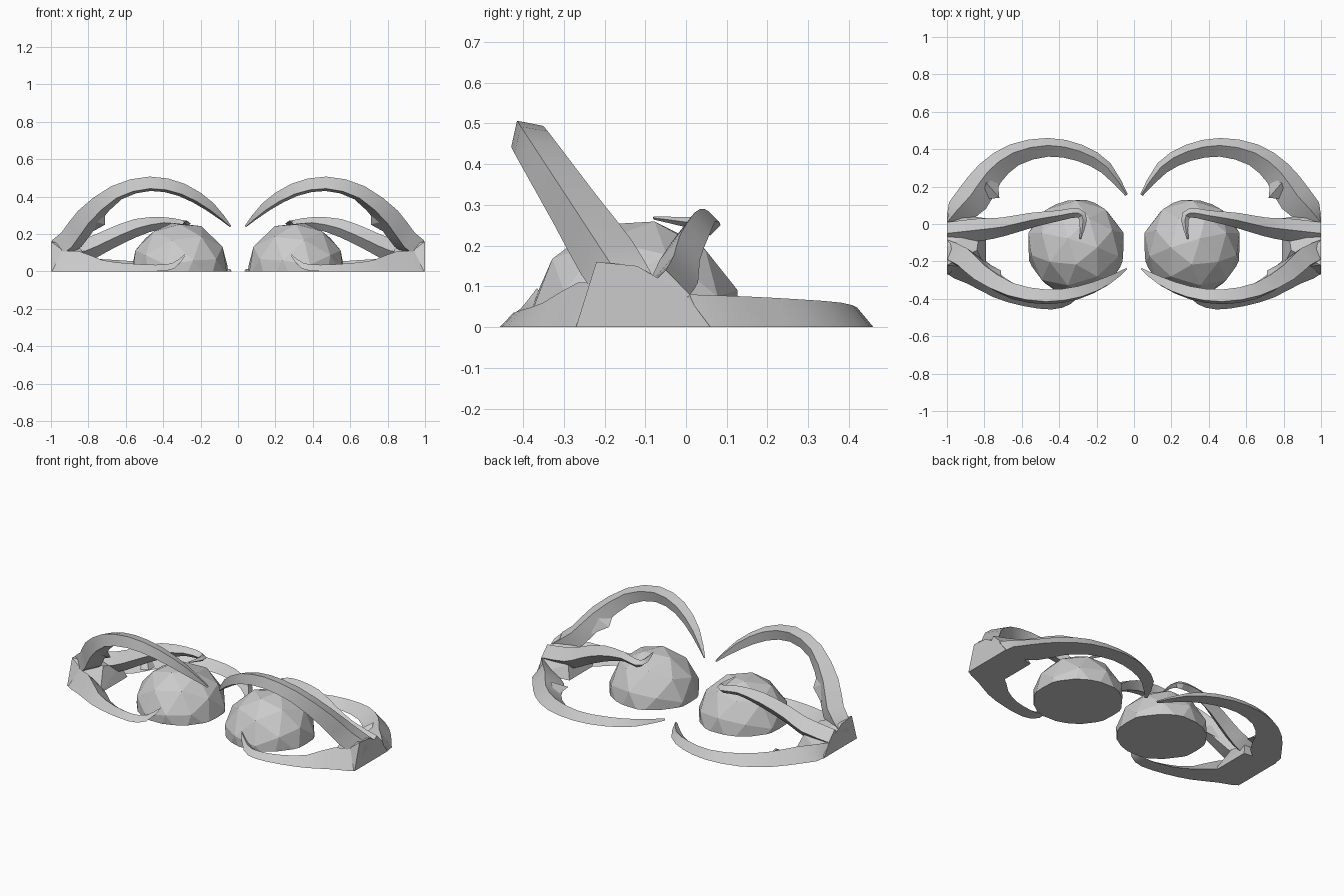
import bpy, bmesh
from mathutils import Vector, Matrix

cube = bpy.data.objects.get("Cube")
if cube:
    bpy.data.objects.remove(cube)

grey = bpy.data.materials.new("plain_grey")
grey.use_nodes = True
grey.diffuse_color = (0.6, 0.6, 0.6, 1)
grey.node_tree.nodes["Principled BSDF"].inputs["Base Color"].default_value = grey.diffuse_color


def finish(name, bm, smooth):
    """Turn a half-model bmesh into an object mirrored across x = 0."""
    bmesh.ops.recalc_face_normals(bm, faces=bm.faces)
    mesh = bpy.data.meshes.new(name)
    bm.to_mesh(mesh)
    bm.free()
    mesh.materials.append(grey)
    obj = bpy.data.objects.new(name, mesh)
    bpy.context.collection.objects.link(obj)
    mirror = obj.modifiers.new("other_side", 'MIRROR')
    mirror.use_mirror_merge = False
    if smooth:
        bpy.ops.object.select_all(action='DESELECT')
        obj.select_set(True)
        bpy.context.view_layer.objects.active = obj
        bpy.ops.object.shade_smooth_by_angle(angle=0.5)
    return obj


def refine(stations):
    """Add a smooth in-between station to every span."""
    pts = [Vector(s) for s in stations]
    out = []
    for i in range(len(pts) - 1):
        a, b = pts[i], pts[i + 1]
        before, after = pts[max(i - 1, 0)], pts[min(i + 2, len(pts) - 1)]
        out += [a, (a + b) * 0.5625 - (before + after) * 0.0625]
    return out + [pts[-1]]


def arm(name, stations, normal, section):
    """Loft a section along stations of x, y, z, radial size, normal size."""
    bm = bmesh.new()
    pts = refine(stations)
    centres = [Vector(p[:3]) for p in pts]
    up = Vector(normal).normalized()
    rings = []
    for i, p in enumerate(pts):
        tangent = centres[min(i + 1, len(pts) - 1)] - centres[max(i - 1, 0)]
        radial = tangent.cross(up).normalized()
        ring = []
        for r, n in section:
            v = centres[i] + radial * r * p[3] + up * n * p[4]
            ring.append(bm.verts.new((min(v.x, 1), v.y, max(v.z, 0))))
        rings.append(ring)
    count = len(section)
    for a, b in zip(rings, rings[1:]):
        for k in range(count):
            j = (k + 1) % count
            bm.faces.new((a[k], a[j], b[j], b[k]))
    bm.faces.new(rings[0])
    bm.faces.new(rings[-1])
    return finish(name, bm, True)


def hull(name, points):
    bm = bmesh.new()
    for p in points:
        bm.verts.new(p)
    bmesh.ops.convex_hull(bm, input=bm.verts)
    return finish(name, bm, False)


DIAMOND = [(0, 1), (1, 0), (0, -1), (-1, 0)]
RIDGE = [(1, 0), (0.2, 1), (-1, 0)]

# Faceted half-domes with flat undersides
bm = bmesh.new()
bmesh.ops.create_icosphere(bm, subdivisions=2, radius=0.267,
                           matrix=Matrix.Rotation(0.35, 4, 'X'))
cut = bmesh.ops.bisect_plane(bm, geom=bm.verts[:] + bm.edges[:] + bm.faces[:],
                             plane_co=(0, 0, 0), plane_no=(0, 0, 1), clear_inner=True)
bmesh.ops.contextual_create(bm, geom=[e for e in cut["geom_cut"]
                                      if isinstance(e, bmesh.types.BMEdge)])
bmesh.ops.translate(bm, verts=bm.verts, vec=(0.31, -0.125, 0))
finish("dome", bm, False)

# Outer block where the arms meet
cap = [(-0.27, 0), (-0.24, 0.04), (-0.22, 0.16), (-0.12, 0.15), (0, 0.08), (0.06, 0)]
hull("arm_root", [(1, y, z) for y, z in cap] +
     [(0.79, -0.24, 0), (0.79, 0.03, 0), (0.84, -0.14, 0.12), (0.82, 0, 0.08)])

# Back arm lying on the ground
arm("back_arm", [(1, 0, 0, 0.06, 0.08), (0.86, 0.14, 0, 0.09, 0.075),
                 (0.77, 0.27, 0, 0.075, 0.068), (0.64, 0.37, 0, 0.06, 0.06),
                 (0.46, 0.41, 0, 0.05, 0.048), (0.29, 0.38, 0, 0.045, 0.045),
                 (0.15, 0.3, 0, 0.035, 0.035), (0.04, 0.155, 0, 0.008, 0.01)],
    (0, 0, 1), RIDGE)

# Raised arm arching up and forward
lean = [(1, 0.09, 0.065, 0.07), (0.89, 0.17, 0.07, 0.075), (0.8, 0.29, 0.068, 0.063),
        (0.65, 0.42, 0.05, 0.052), (0.47, 0.468, 0.046, 0.047),
        (0.3, 0.435, 0.042, 0.042), (0.15, 0.345, 0.03, 0.03), (0.04, 0.24, 0.005, 0.006)]
arm("raised_arm", [(x, -0.083 - 0.655 * z, z, w, h) for x, z, w, h in lean],
    (0, -0.84, -0.55), DIAMOND)

# Front arm on the ground with an upturned tip
arm("front_arm", [(1, -0.19, 0, -0.08, 0.1), (0.85, -0.25, 0, -0.08, 0.11),
                  (0.72, -0.34, 0, -0.06, 0.06), (0.58, -0.395, 0, -0.045, 0.042),
                  (0.44, -0.415, 0, -0.042, 0.035), (0.35, -0.4, 0.015, -0.03, 0.03),
                  (0.28, -0.365, 0.09, -0.004, 0.006)],
    (0, 0, 1), RIDGE)

# Middle arm reaching over the dome with a hooked tip
arm("middle_arm", [(1, -0.05, 0.08, 0.06, 0.06), (0.82, -0.03, 0.11, 0.06, 0.065),
                   (0.7, -0.015, 0.165, 0.05, 0.06), (0.55, 0.02, 0.23, 0.04, 0.05),
                   (0.4, 0.045, 0.26, 0.028, 0.03), (0.3, 0.06, 0.25, 0.025, 0.025),
                   (0.272, 0.02, 0.255, 0.02, 0.015), (0.287, -0.08, 0.268, 0.004, 0.004)],
    (0, 0, 1), DIAMOND)

# Small thorns inside the back and raised arms
hull("back_thorn", [(0.82, 0.13, 0), (0.72, 0.14, 0.02), (0.73, 0.25, 0), (0.79, 0.22, 0.065)])
hull("raised_thorn", [(0.8, -0.2, 0.2), (0.71, -0.25, 0.25), (0.71, -0.3, 0.33),
                      (0.79, -0.23, 0.3), (0.78, -0.29, 0.27)])
